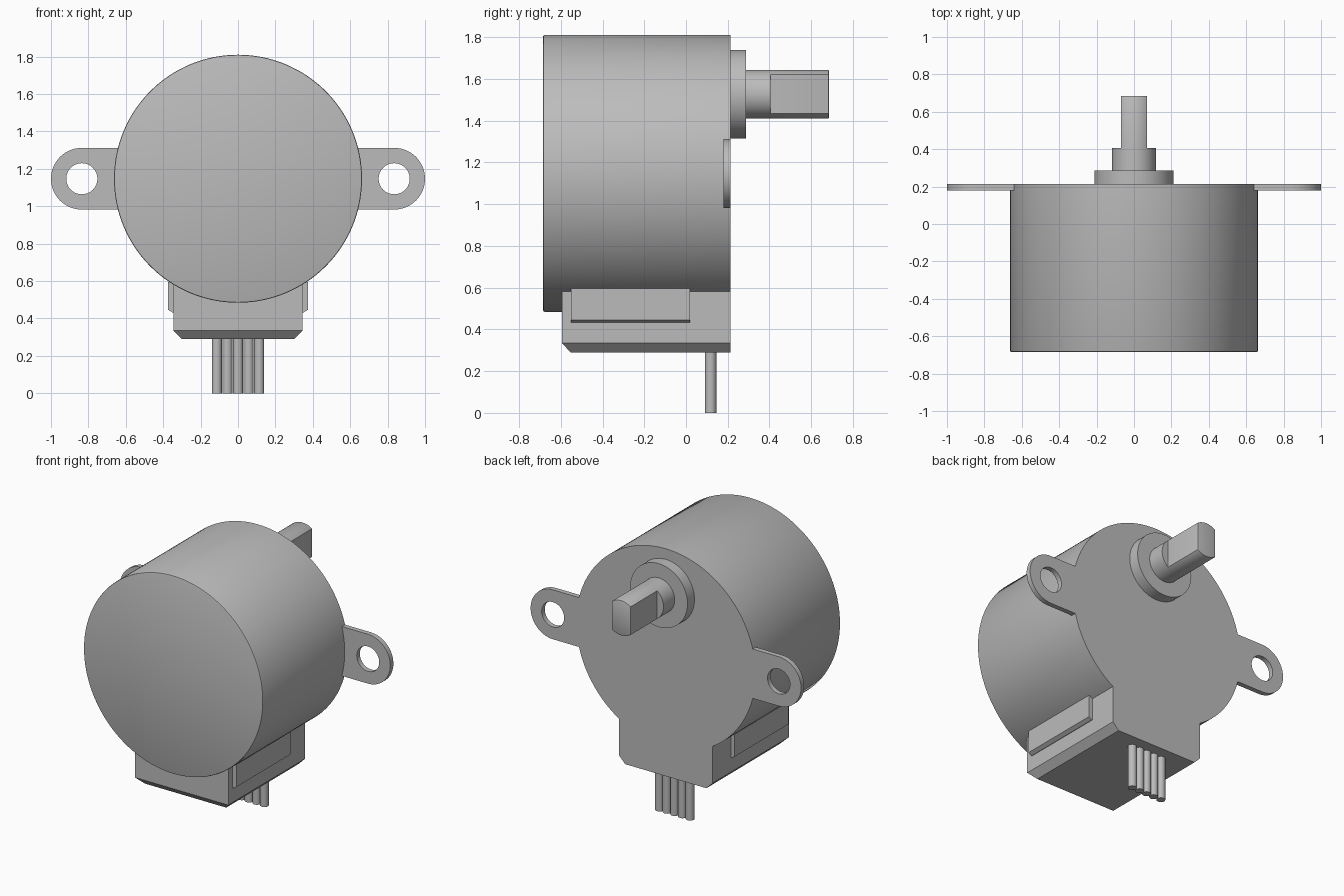
import bpy, bmesh
from math import sin, cos, acos, pi, radians

cube = bpy.data.objects.get("Cube")
if cube:
    bpy.data.objects.remove(cube, do_unlink=True)

# Single colour for the whole motor
metal = bpy.data.materials.new("grey_metal")
metal.use_nodes = True
GREY = (0.5, 0.5, 0.5, 1)
metal.diffuse_color = GREY
metal.node_tree.nodes["Principled BSDF"].inputs["Base Color"].default_value = GREY

BODY_Z, BODY_R = 1.147, 0.663
SHAFT_Z, SHAFT_R = 1.527, 0.117
FRONT, BACK, TIP = -0.685, 0.213, 0.685


def finish(bm, name):
    bmesh.ops.recalc_face_normals(bm, faces=bm.faces)
    mesh = bpy.data.meshes.new(name)
    bm.to_mesh(mesh)
    bm.free()
    mesh.materials.append(metal)
    obj = bpy.data.objects.new(name, mesh)
    bpy.context.collection.objects.link(obj)
    bpy.ops.object.select_all(action="DESELECT")
    obj.select_set(True)
    bpy.context.view_layer.objects.active = obj
    bpy.ops.object.shade_smooth_by_angle(angle=radians(30))
    return obj


def arc(r, z, start=0.0, end=2 * pi, n=96):
    return [(r * cos(start + (end - start) * i / n),
             z + r * sin(start + (end - start) * i / n)) for i in range(n)]


def extrude_y(bm, faces, depth):
    new = bmesh.ops.extrude_face_region(bm, geom=faces)["geom"]
    verts = [v for v in new if isinstance(v, bmesh.types.BMVert)]
    bmesh.ops.translate(bm, verts=verts, vec=(0, depth, 0))


def prism(name, points, y0, y1, bevel_y=None, bevel=0.008):
    """Extrude an x-z outline along y, optionally rounding one end rim."""
    bm = bmesh.new()
    face = bm.faces.new([bm.verts.new((x, y0, z)) for x, z in points])
    extrude_y(bm, [face], y1 - y0)
    if bevel_y is not None:
        rim = [e for e in bm.edges
               if all(abs(v.co.y - bevel_y) < 1e-5 for v in e.verts)]
        bmesh.ops.bevel(bm, geom=rim, offset=bevel, segments=2,
                        profile=0.5, affect="EDGES")
    return finish(bm, name)


# Motor can, output boss and shaft
prism("motor_body", arc(BODY_R, BODY_Z, n=128), FRONT, BACK, FRONT)
prism("shaft_boss", arc(0.212, SHAFT_Z), BACK - 0.02, 0.287)
prism("shaft_round", arc(SHAFT_R, SHAFT_Z), 0.26, 0.405)
a = acos(0.07 / SHAFT_R)
flats = (arc(SHAFT_R, SHAFT_Z, a, pi - a, 24) + arc(SHAFT_R, SHAFT_Z, pi - a, pi - a + 1e-6, 1)
         + arc(SHAFT_R, SHAFT_Z, pi + a, 2 * pi - a, 24)
         + arc(SHAFT_R, SHAFT_Z, 2 * pi - a, 2 * pi - a + 1e-6, 1))
prism("shaft_flatted_end", flats, 0.395, TIP, TIP, 0.005)


# Mounting ears: a ring of quads around the screw hole, rounded outward
def mounting_ear(name, side, n=64):
    cx, r_hole, r_ear, inward = 0.835, 0.083, 0.165, 0.235
    bm = bmesh.new()
    inner, outer = [], []
    for i in range(n):
        c, s = cos(2 * pi * i / n), sin(2 * pi * i / n)
        reach = r_ear
        if c < -1e-6:
            reach = min(r_ear / max(abs(s), 1e-6), inward / abs(c))
        for ring, r in ((inner, r_hole), (outer, reach)):
            ring.append(bm.verts.new((side * (cx + r * c), 0.18, BODY_Z + r * s)))
    faces = [bm.faces.new((inner[i - 1], outer[i - 1], outer[i], inner[i]))
             for i in range(n)]
    extrude_y(bm, faces, BACK - 0.18)
    finish(bm, name)


# Connector housing with chamfered lower sides and front
bm = bmesh.new()
bmesh.ops.create_cube(bm, size=1)
for v in bm.verts:
    v.co = (0.345 * (1 if v.co.x > 0 else -1),
            BACK if v.co.y > 0 else -0.595,
            0.62 if v.co.z > 0 else 0.29)
bmesh.ops.bisect_plane(bm, geom=bm.verts[:] + bm.edges[:] + bm.faces[:],
                       plane_co=(0, 0, 0.335), plane_no=(0, 0, 1))
for v in bm.verts:
    if v.co.z < 0.3:
        v.co.x *= 0.3 / 0.345
        if v.co.y < 0:
            v.co.y += 0.042
finish(bm, "connector_housing")

# Paired parts on both sides
for label, side in (("left", 1), ("right", -1)):
    mounting_ear("mounting_ear_" + label, side)
    clip = [(0.33, 0.433), (0.352, 0.433), (0.373, 0.446), (0.373, 0.595), (0.33, 0.595)]
    prism("housing_clip_" + label, [(side * x, z) for x, z in clip], -0.55, 0.02)

# Row of five lead wires
for i in range(5):
    bm = bmesh.new()
    bmesh.ops.create_cone(bm, cap_ends=True, segments=32, radius1=0.027,
                          radius2=0.027, depth=0.31)
    bmesh.ops.translate(bm, verts=bm.verts, vec=((i - 2) * 0.0565, 0.118, 0.155))
    finish(bm, "lead_wire_%d" % (i + 1))
